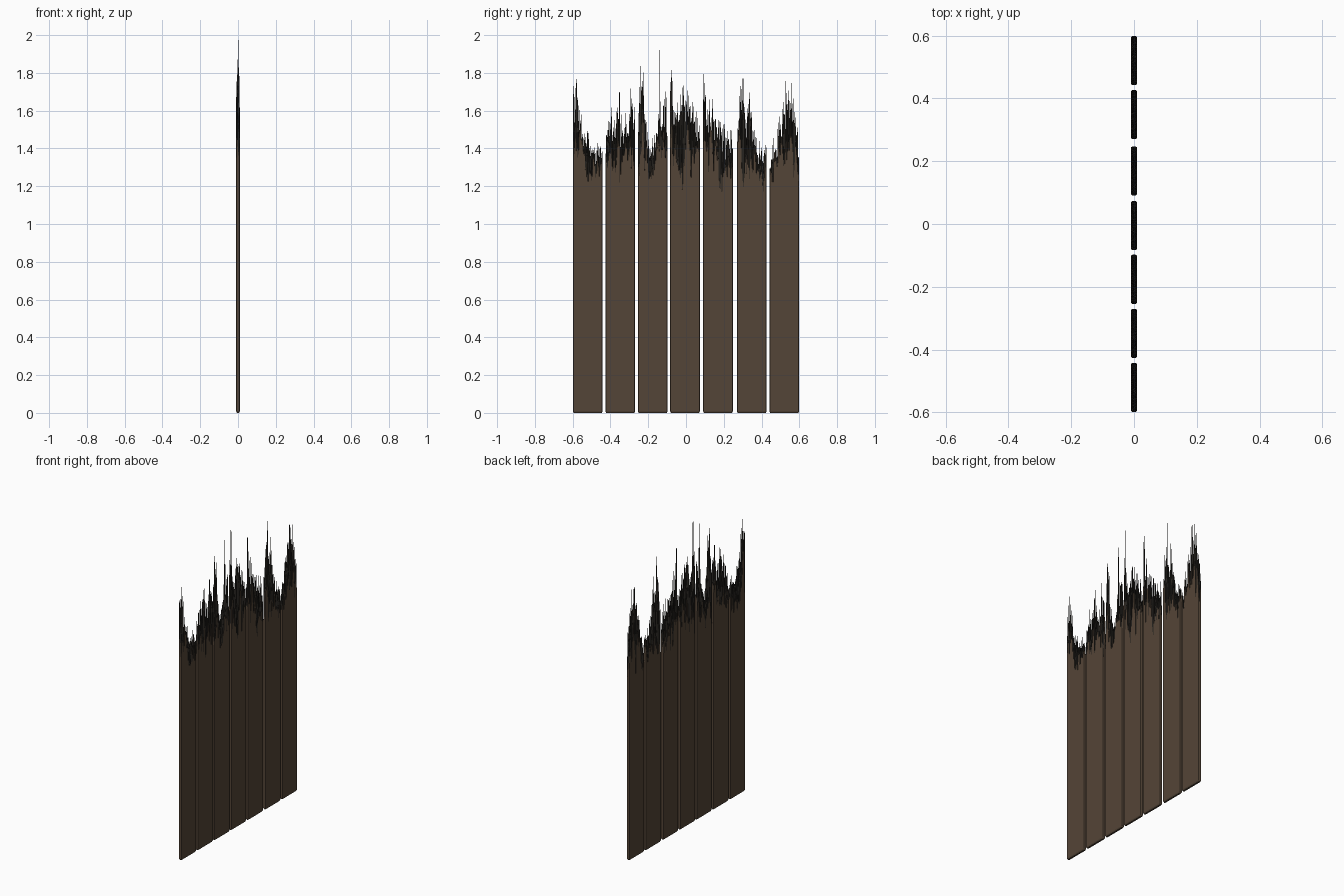
import bpy, bmesh, random
from math import sqrt

if "Cube" in bpy.data.objects:
    bpy.data.objects.remove(bpy.data.objects["Cube"])

random.seed(11)
HALF_T = 0.0095          # half thickness of a plank
NY, NX = 64, 6           # grid cells of the splintered end
WIDTH = 0.157
CENTRES = [-0.5205, -0.3485, -0.176, -0.005, 0.169, 0.3485, 0.5205]

# broken-edge envelope of each plank: evenly spaced heights along y
ENVELOPES = [
    [1.70, 1.70, 1.52, 1.46, 1.42, 1.40, 1.47, 1.38],
    [1.45, 1.55, 1.50, 1.66, 1.60, 1.50, 1.66, 1.60],
    [1.60, 1.80, 1.50, 1.42, 1.42, 1.60, 1.62, 1.60],
    [1.82, 1.62, 1.60, 1.66, 1.66, 1.60, 1.55, 1.50],
    [1.80, 1.64, 1.58, 1.56, 1.50, 1.48, 1.46, 1.46],
    [1.50, 1.70, 1.62, 1.66, 1.50, 1.38, 1.36, 1.45],
    [1.32, 1.42, 1.46, 1.55, 1.66, 1.68, 1.60, 1.34],
]
# single long splinters: plank -> (fraction along y, tip height)
LONG = {0: [(0.12, 1.78)], 1: [(0.85, 1.76)], 2: [(0.1, 1.85), (0.73, 1.95)],
        3: [(0.06, 2.0), (0.45, 1.77)], 4: [(0.05, 1.88)],
        5: [(0.2, 1.88), (0.42, 1.77)], 6: [(0.55, 1.76), (0.6, 1.72)]}


def material(name, rgb):
    m = bpy.data.materials.new(name)
    m.diffuse_color = (*rgb, 1)
    m.use_nodes = True
    m.node_tree.nodes["Principled BSDF"].inputs["Base Color"].default_value = m.diffuse_color
    return m


BROWN = material("weathered_brown", (0.088, 0.059, 0.038))
DARK = material("dark_splinter", (0.019, 0.0165, 0.0135))


def lerp_list(vals, t):
    f = min(max(t, 0), 0.9999) * (len(vals) - 1)
    i = int(f)
    return vals[i] + (vals[i + 1] - vals[i]) * (f - i)


def plank(index, cy):
    bm = bmesh.new()
    env = ENVELOPES[index]

    def xy(i, j, inset=0.0):
        # rounded plank section: thickness shrinks near both edges
        t = i / NY
        d = min(t, 1 - t) * WIDTH
        r = 0.006
        s = 1.0 if d >= r else 0.5 + 0.5 * sqrt(1 - (1 - d / r) ** 2)
        x = (j / NX * 2 - 1) * (HALF_T * s - inset)
        y = cy + (t - 0.5) * (WIDTH - 2 * inset)
        return x, y

    # ragged top: one height for every grid point
    low = [random.uniform(1.13, 1.30) for _ in range(14)]
    # clumps where the brown face of the front / back splinters higher
    clump = [[random.random() ** 1.5 for _ in range(18)] for _ in range(2)]
    top = {}
    for i in range(NY + 1):
        t = i / NY
        lo, hi = lerp_list(low, t), lerp_list(env, t)
        for j in range(NX + 1):
            rim = i in (0, NY) or j in (0, NX)
            if rim:
                c = lerp_list(clump[j > NX // 2], t)
                z = lo + random.uniform(-0.03, 0.03) + (hi - lo) * (0.65 * c + 0.35 * random.random() ** 2)
            else:
                z = lo + (hi - lo) * (0.15 + 0.85 * random.random())
                if random.random() < 0.06:
                    z = hi + random.uniform(0.0, 0.10)
            top[i, j] = z
    for t, z in LONG.get(index, []):
        i = round(t * NY)
        top[i, NX // 2] = z
        top[i, NX // 2 + 1] = z - 0.06

    tv = {k: bm.verts.new((*xy(*k), z)) for k, z in top.items()}
    for i in range(NY):
        for j in range(NX):
            q = [tv[i, j], tv[i, j + 1], tv[i + 1, j + 1], tv[i + 1, j]]
            for tri in ((q[0], q[2], q[1]), (q[0], q[3], q[2])):
                bm.faces.new(tri).material_index = 1

    # sides: loop around the rim, down to a bevelled foot
    loop = ([(i, 0) for i in range(NY)] + [(NY, j) for j in range(NX)]
            + [(i, NX) for i in range(NY, 0, -1)] + [(0, j) for j in range(NX, 0, -1)])
    rings = [[tv[k] for k in loop]]
    for z, inset in ((1.08, 0), (0.008, 0), (0.0, 0.004)):
        rings.append([bm.verts.new((*xy(*k, inset), z)) for k in loop])
    n = len(loop)
    for a, b in zip(rings, rings[1:]):
        for k in range(n):
            m = (k + 1) % n
            bm.faces.new((a[k], a[m], b[m], b[k]))
    bm.faces.new(rings[-1])
    bmesh.ops.recalc_face_normals(bm, faces=bm.faces)

    me = bpy.data.meshes.new("broken_plank")
    bm.to_mesh(me)
    bm.free()
    me.materials.append(BROWN)
    me.materials.append(DARK)
    ob = bpy.data.objects.new(f"broken_plank_{index + 1}", me)
    bpy.context.collection.objects.link(ob)


for n, c in enumerate(CENTRES):
    plank(n, c)
